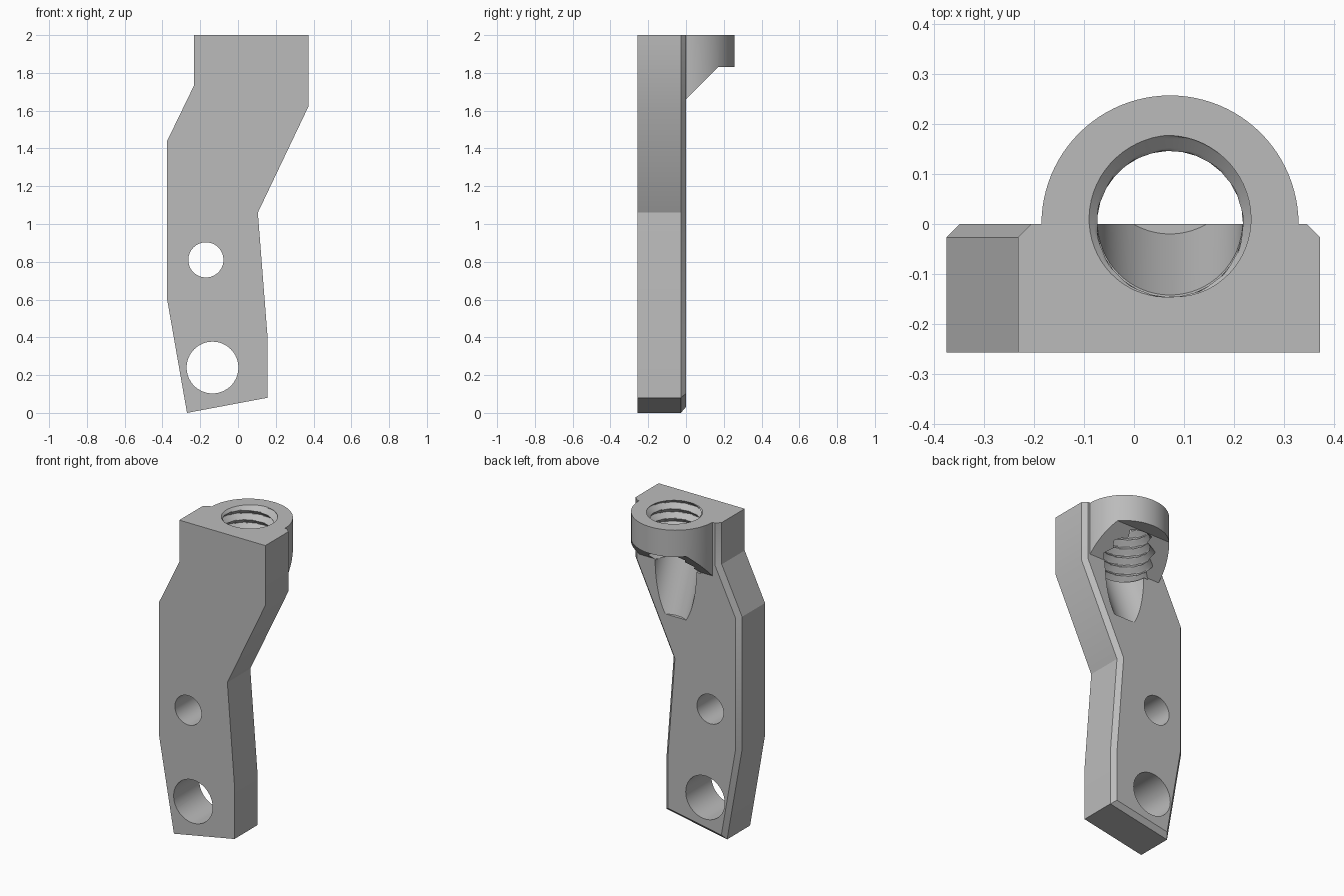
import bpy, bmesh
from math import sin, cos, pi, tau
from mathutils import Vector

if "Cube" in bpy.data.objects:
    bpy.data.objects.remove(bpy.data.objects["Cube"])

grey = bpy.data.materials.new("plain grey")
grey.use_nodes = True
grey.diffuse_color = (0.5, 0.5, 0.5, 1)
grey.node_tree.nodes["Principled BSDF"].inputs["Base Color"].default_value = (0.5, 0.5, 0.5, 1)

BORE_X = 0.072
BORE_R = 0.145


def finish(name, bm):
    bmesh.ops.recalc_face_normals(bm, faces=bm.faces)
    mesh = bpy.data.meshes.new(name)
    bm.to_mesh(mesh)
    bm.free()
    mesh.materials.append(grey)
    ob = bpy.data.objects.new(name, mesh)
    bpy.context.collection.objects.link(ob)
    return ob


def skin(name, rings):
    """Closed solid through a list of equal-length rings of points."""
    bm = bmesh.new()
    loops = [[bm.verts.new(p) for p in ring] for ring in rings]
    n = len(loops[0])
    for a, b in zip(loops, loops[1:]):
        for i in range(n):
            j = (i + 1) % n
            bm.faces.new((a[i], a[j], b[j], b[i]))
    bm.faces.new(loops[0])
    bm.faces.new(loops[-1])
    return finish(name, bm)


def combine(target, tool, operation):
    """Apply a boolean and discard the tool."""
    mod = target.modifiers.new(operation, "BOOLEAN")
    mod.operation, mod.object, mod.solver = operation, tool, "EXACT"
    tool.hide_render = True
    bpy.context.view_layer.update()
    result = target.evaluated_get(bpy.context.evaluated_depsgraph_get())
    mesh = bpy.data.meshes.new_from_object(result)
    target.modifiers.clear()
    target.data = mesh
    bpy.data.objects.remove(tool)


def circle(r, n=64):
    return [(r * cos(tau * i / n), r * sin(tau * i / n)) for i in range(n)]


# Cranked plate: outline in x and z, with a chamfered back rim
outline = [(-0.27, 0), (0.155, 0.08), (0.155, 0.42), (0.105, 1.06), (0.372, 1.62),
           (0.372, 2), (-0.232, 2), (-0.232, 1.735), (-0.375, 1.44), (-0.375, 0.6)]
bracket = skin("bracket", [[(x, y, z) for x, z in outline] for y in (-0.257, 0)])
bm = bmesh.new()
bm.from_mesh(bracket.data)
rim = [e for e in bm.edges if all(v.co.y > -0.01 for v in e.verts)
       and not all(v.co.z > 1.99 for v in e.verts)]
bmesh.ops.bevel(bm, geom=rim, offset=0.027, segments=1, affect="EDGES")
bmesh.ops.recalc_face_normals(bm, faces=bm.faces)
bm.to_mesh(bracket.data)
bm.free()

# Half-round boss with a sloping underside
R = 0.257
half = [(BORE_X + R * cos(pi * i / 48), R * sin(pi * i / 48)) for i in range(49)]
half += [(BORE_X - R, -0.05), (BORE_X + R, -0.05)]
boss = skin("boss", [[(x, y, z) for x, y in half] for z in (1.5, 2)])
side = [(-0.1, 1.66), (0, 1.66), (0.17, 1.83), (0.4, 1.83), (0.4, 2.1), (-0.1, 2.1)]
combine(boss, skin("boss_side", [[(x, y, z) for y, z in side] for x in (-0.5, 0.6)]), "INTERSECT")
combine(bracket, boss, "UNION")

# Two cross holes
for x, z, r in ((-0.17, 0.81, 0.093), (-0.135, 0.24, 0.137)):
    hole = skin("cross_hole", [[(x + a, y, z + b) for a, b in circle(r)] for y in (-0.5, 0.3)])
    combine(bracket, hole, "DIFFERENCE")

# Run-out groove leaning out of the back face below the bore
groove = skin("groove", [[(BORE_X + a, b + lean, z) for a, b in circle(BORE_R)]
                         for lean, z in ((0.125, 1.33), (0, 1.66))])
combine(bracket, groove, "DIFFERENCE")

# Threaded bore: radius follows a helical triangle wave
PITCH, DEPTH, STEPS = 0.06, 0.033, 64
rings = []
for k in range(93):
    z = 1.652 + k * PITCH / 15.5
    ring = []
    for i in range(STEPS):
        phase = ((z - 2) / PITCH - i / STEPS + 0.25) % 1
        r = BORE_R + DEPTH * abs(1 - 2 * phase)
        a = tau * i / STEPS
        ring.append(Vector((BORE_X + r * cos(a), r * sin(a), z)))
    rings.append(ring)
combine(bracket, skin("thread", rings), "DIFFERENCE")

# Smooth the round walls, keep the edges crisp
bpy.ops.object.select_all(action="DESELECT")
bracket.select_set(True)
bpy.context.view_layer.objects.active = bracket
bpy.ops.object.shade_smooth_by_angle(angle=pi / 7)
